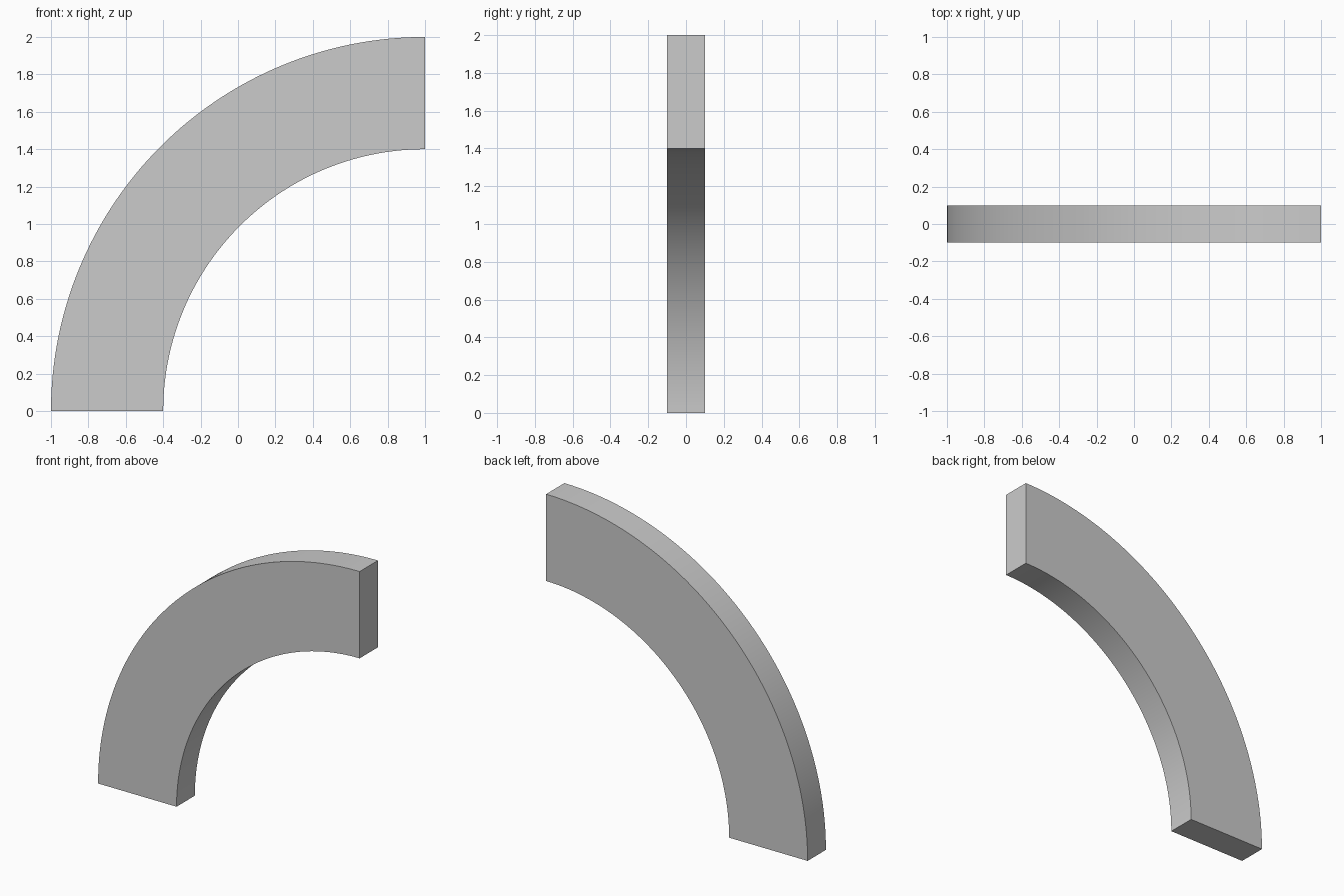
import bpy, bmesh
from math import pi, radians
from mathutils import Matrix

if "Cube" in bpy.data.objects:
    bpy.data.objects.remove(bpy.data.objects["Cube"])

CENTRE = (1, 0, 0)
INNER, OUTER, HALF_DEPTH, SEGMENTS = 1.4, 2.0, 0.1, 64

# Rectangular cross-section standing at the free upper end of the arch
bm = bmesh.new()
section = [bm.verts.new((1, y, z)) for y, z in (
    (-HALF_DEPTH, INNER), (HALF_DEPTH, INNER),
    (HALF_DEPTH, OUTER), (-HALF_DEPTH, OUTER))]
start = bm.faces.new(section)

# Sweep the section a quarter turn down to the ground, keeping both end caps
bmesh.ops.spin(bm, geom=[start] + start.edges[:] + section, cent=CENTRE,
               axis=(0, 1, 0), angle=-pi / 2, steps=SEGMENTS, use_duplicate=False)
if not any(all(abs(v.co.x - 1) < 1e-5 for v in f.verts) for f in bm.faces):
    bm.faces.new(section)
bmesh.ops.recalc_face_normals(bm, faces=bm.faces[:])

mesh = bpy.data.meshes.new("quarter_arch")
bm.to_mesh(mesh)
bm.free()
arch = bpy.data.objects.new("quarter_arch", mesh)
bpy.context.collection.objects.link(arch)

# Smooth curved faces, crisp edges
bpy.context.view_layer.objects.active = arch
arch.select_set(True)
bpy.ops.object.shade_smooth_by_angle(angle=radians(30))
